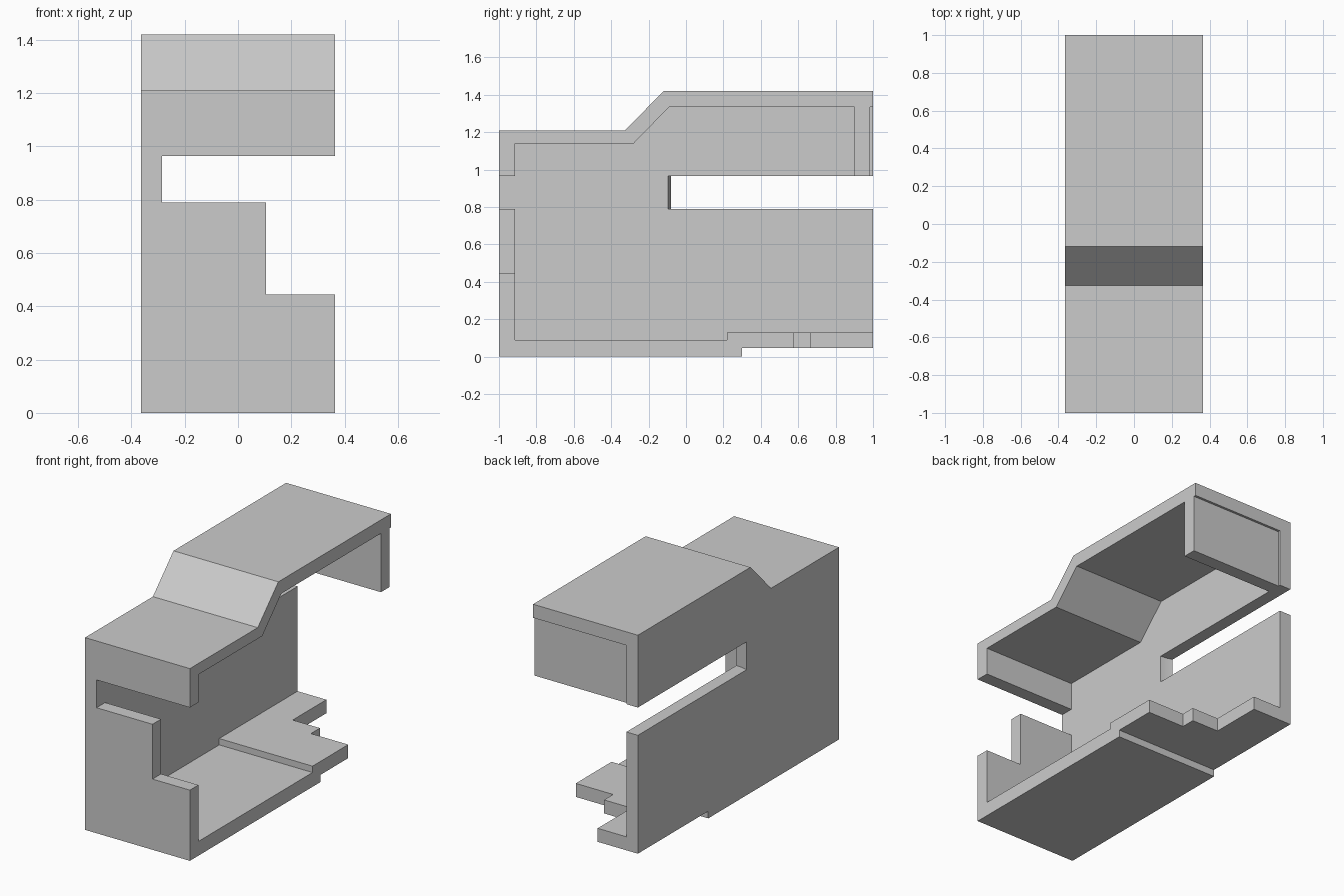
import bpy
import bmesh
import math
from mathutils import Vector

cube = bpy.data.objects.get("Cube")
if cube:
    bpy.data.objects.remove(cube, do_unlink=True)

HALF = 0.365     # half width of the housing
INNER = -0.285   # inner face of the side wall
OUT = 0.5        # cutters reach past the open side

grey = bpy.data.materials.new("light grey")
grey.use_nodes = True
colour = (0.6, 0.6, 0.6, 1)
grey.diffuse_color = colour
grey.node_tree.nodes["Principled BSDF"].inputs["Base Color"].default_value = colour


def extrude(name, points, lo, hi, axis):
    """Extrude a profile: (y, z) points along x, or (x, y) points along z."""
    bm = bmesh.new()
    place = (lambda a, b: (lo, a, b)) if axis == "x" else (lambda a, b: (a, b, lo))
    face = bm.faces.new([bm.verts.new(place(a, b)) for a, b in points])
    step = Vector((hi - lo, 0, 0)) if axis == "x" else Vector((0, 0, hi - lo))
    new = bmesh.ops.extrude_face_region(bm, geom=[face])["geom"]
    verts = [g for g in new if isinstance(g, bmesh.types.BMVert)]
    bmesh.ops.translate(bm, verts=verts, vec=step)
    bmesh.ops.recalc_face_normals(bm, faces=bm.faces)
    mesh = bpy.data.meshes.new(name)
    bm.to_mesh(mesh)
    bm.free()
    mesh.materials.append(grey)
    obj = bpy.data.objects.new(name, mesh)
    bpy.context.collection.objects.link(obj)
    return obj


def rect(a0, a1, b0, b1):
    return [(a0, b0), (a1, b0), (a1, b1), (a0, b1)]


# Solid block with the stepped roof and the raised rear underside
housing = extrude("housing", [
    (-1, 0), (0.3, 0), (0.3, 0.045), (1, 0.045),
    (1, 1.42), (-0.12, 1.42), (-0.325, 1.21), (-1, 1.21)], -HALF, HALF, "x")

cutters = [
    # Cavity, open to one side and to the lower rear
    extrude("cavity_cutter", [
        (-0.915, 0.09), (0.22, 0.09), (0.22, 0.13), (1.1, 0.13),
        (1.1, 0.965), (0.9, 0.965), (0.9, 1.335),
        (-0.09, 1.335), (-0.28, 1.14), (-0.915, 1.14)], INNER, OUT, "x"),
    # Shallow recess of the rear panel under the roof lip
    extrude("rear_recess_cutter", rect(0.985, 1.1, 0.9, 1.335), INNER, OUT, "x"),
    # Front wall slot and the lower corner notch
    extrude("front_slot_cutter", rect(-1.1, -0.9, 0.79, 0.965), INNER, OUT, "x"),
    extrude("front_notch_cutter", rect(-1.1, -0.9, 0.445, 0.85), 0.105, OUT, "x"),
    # Long side wall slot with a slightly curved end
    extrude("side_slot_cutter", [
        (-0.2, -0.095), (INNER, -0.095), (-0.325, -0.091), (-HALF, -0.08),
        (-OUT, -0.08), (-OUT, 1.1), (-0.2, 1.1)], 0.79, 0.965, "z"),
    # Stepped rear edge of the floor
    extrude("floor_step_cutter", [
        (OUT, 0.575), (0.105, 0.575), (0.105, 0.665),
        (-0.085, 0.665), (-0.085, 1.1), (OUT, 1.1)], -0.1, 0.2, "z"),
]

bpy.ops.object.select_all(action="DESELECT")
bpy.context.view_layer.objects.active = housing
housing.select_set(True)
for cutter in cutters:
    cutter.hide_render = True
    mod = housing.modifiers.new(cutter.name, "BOOLEAN")
    mod.operation = "DIFFERENCE"
    mod.solver = "EXACT"
    mod.object = cutter
    bpy.ops.object.modifier_apply(modifier=mod.name)
    bpy.data.objects.remove(cutter, do_unlink=True)

bpy.ops.object.shade_smooth_by_angle(angle=math.radians(30))
